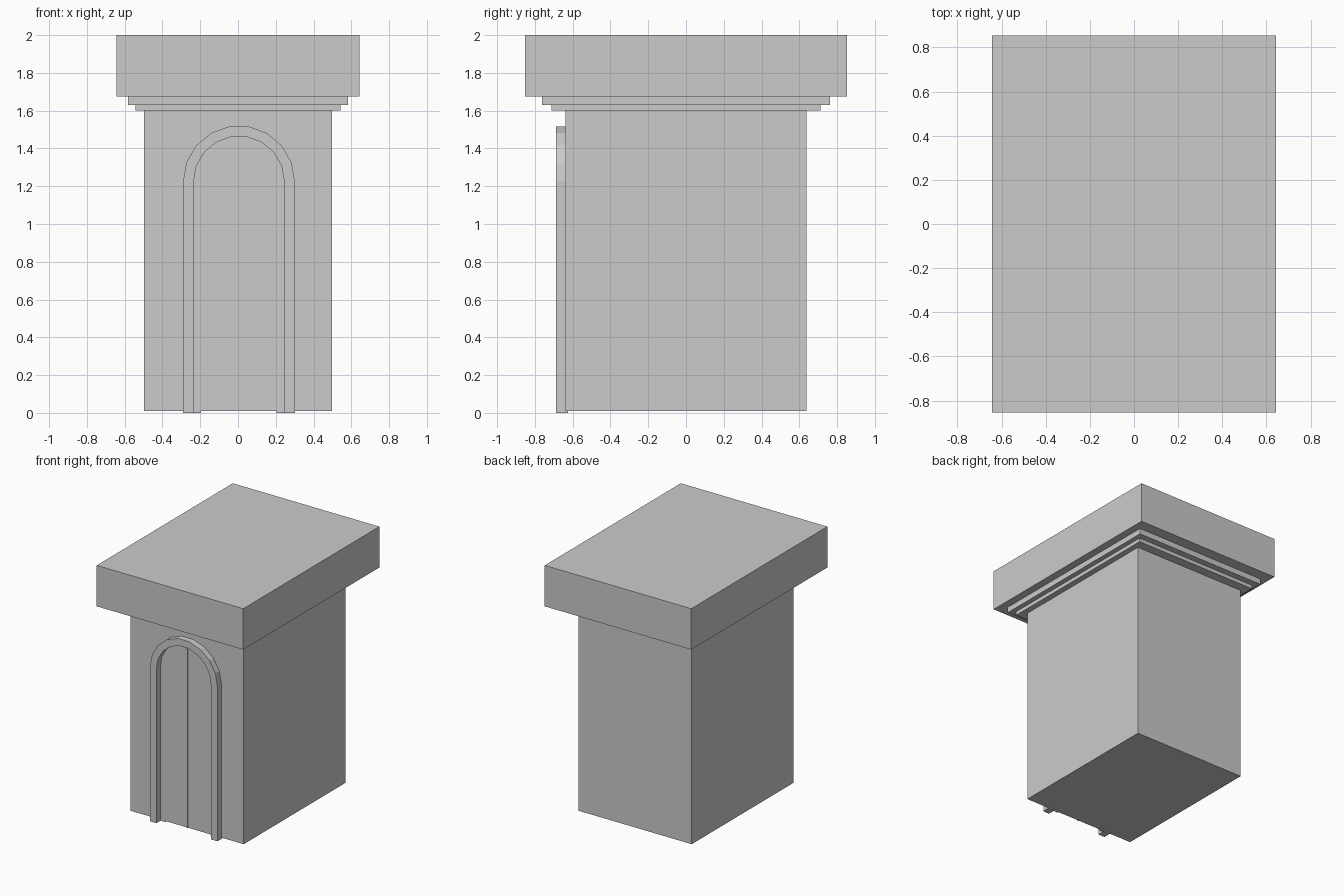
import bpy, bmesh, math

if "Cube" in bpy.data.objects:
    bpy.data.objects.remove(bpy.data.objects["Cube"])


def make_object(name, bm):
    bmesh.ops.recalc_face_normals(bm, faces=bm.faces)
    mesh = bpy.data.meshes.new(name)
    bm.to_mesh(mesh)
    bm.free()
    obj = bpy.data.objects.new(name, mesh)
    bpy.context.collection.objects.link(obj)
    return obj


def box(name, half_x, y0, y1, z0, z1):
    bm = bmesh.new()
    bmesh.ops.create_cube(bm, size=1)
    for v in bm.verts:
        v.co.x *= 2 * half_x
        v.co.y = y0 if v.co.y < 0 else y1
        v.co.z = z0 if v.co.z < 0 else z1
    return make_object(name, bm)


def arch(name, outer, inner, y0, y1, cx=0.005, spring=1.225, sides=9):
    """Round-headed band: two straight legs joined by a faceted half ring."""
    def outline(r):
        curve = [(cx + r * math.cos(math.pi * i / sides),
                  spring + r * math.sin(math.pi * i / sides)) for i in range(sides + 1)]
        return [(cx + r, 0)] + curve + [(cx - r, 0)]

    bm = bmesh.new()
    rings = [[bm.verts.new((x, y, z)) for x, z in outline(r)]
             for r, y in ((outer, y0), (inner, y0), (inner, y1), (outer, y1))]
    for a, b in zip(rings, rings[1:] + rings[:1]):
        for i in range(len(a) - 1):
            bm.faces.new((a[i], a[i + 1], b[i + 1], b[i]))
    # Feet of the two legs
    for end in (0, -1):
        bm.faces.new([ring[end] for ring in rings])
    return make_object(name, bm)


# Main block, two stepped mouldings and the heavy flat roof slab
for name, hx, hy, z0, z1 in (
    ("body", 0.497, 0.638, 0.01, 1.60),
    ("lower_moulding", 0.543, 0.712, 1.60, 1.63),
    ("upper_moulding", 0.582, 0.763, 1.63, 1.675),
    ("roof_slab", 0.643, 0.853, 1.675, 2.0),
):
    box(name, hx, -hy, hy, z0, z1)

# Raised door surround, with its inner jamb set into the wall
arch("door_surround", 0.296, 0.24, -0.688, -0.625)
arch("door_jamb", 0.24, 0.20, -0.635, -0.625)

# Narrow strip where the two door leaves meet
box("door_seam", 0.007, -0.645, -0.63, 0.01, 1.425)
